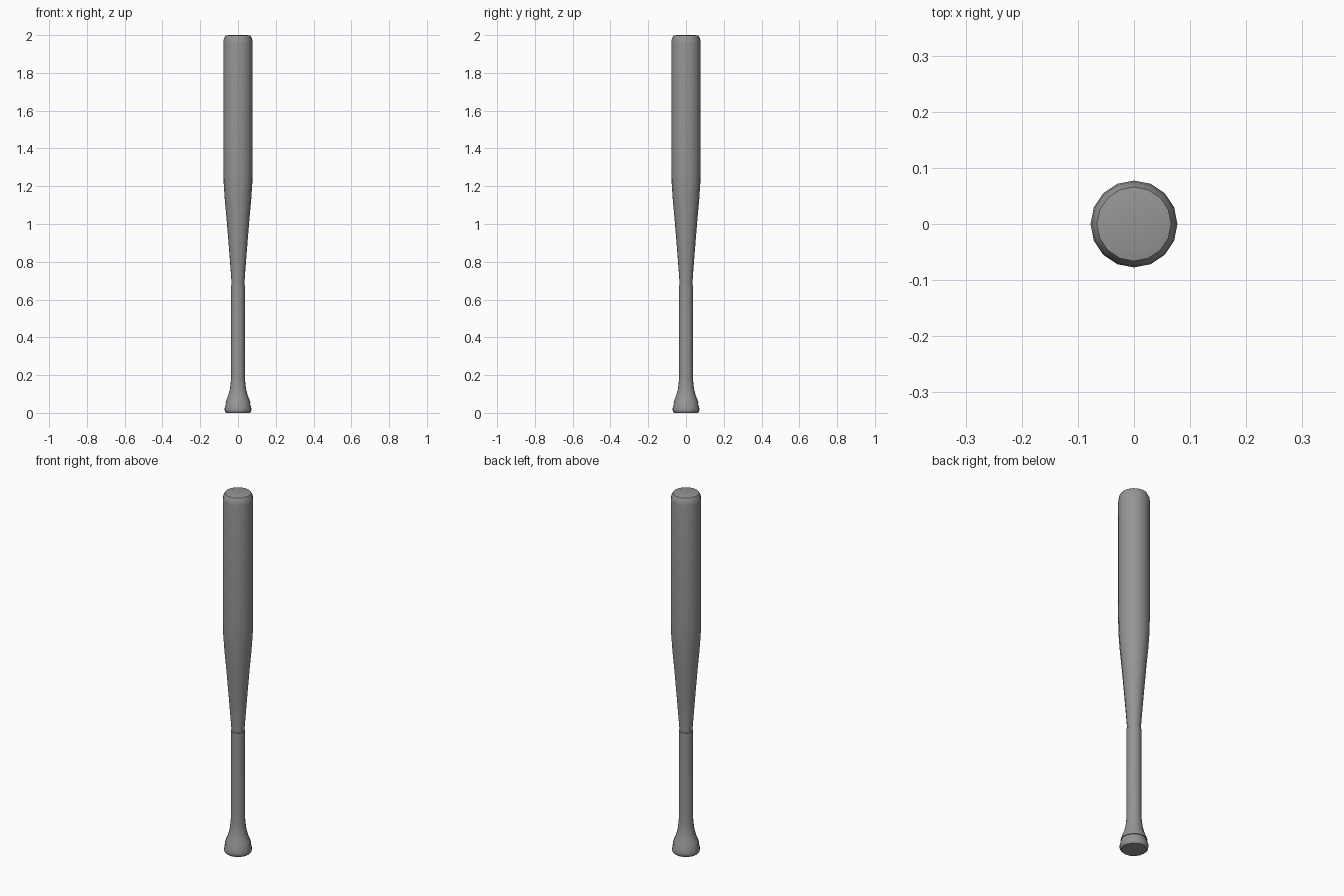
import bpy
import bmesh
import math

if "Cube" in bpy.data.objects:
    bpy.data.objects.remove(bpy.data.objects["Cube"])

SIDES = 16

# Dark grey finish shared by all parts
finish = bpy.data.materials.new("dark_grey")
finish.diffuse_color = (0.3, 0.3, 0.3, 1)
finish.use_nodes = True
finish.node_tree.nodes["Principled BSDF"].inputs["Base Color"].default_value = finish.diffuse_color


def lathe(name, profile):
    """Revolve a (radius, z) profile, bottom to top, and cap both ends."""
    bm = bmesh.new()
    rings = []
    for r, z in profile:
        rings.append([bm.verts.new((r * math.cos(2 * math.pi * i / SIDES),
                                    r * math.sin(2 * math.pi * i / SIDES), z))
                      for i in range(SIDES)])
    for low, high in zip(rings, rings[1:]):
        for i in range(SIDES):
            j = (i + 1) % SIDES
            bm.faces.new((low[i], low[j], high[j], high[i]))
    bm.faces.new(rings[0][::-1])
    bm.faces.new(rings[-1])
    mesh = bpy.data.meshes.new(name)
    bm.to_mesh(mesh)
    bm.free()
    mesh.materials.append(finish)
    obj = bpy.data.objects.new(name, mesh)
    bpy.context.collection.objects.link(obj)
    bpy.ops.object.select_all(action='DESELECT')
    obj.select_set(True)
    bpy.context.view_layer.objects.active = obj
    bpy.ops.object.shade_smooth_by_angle(angle=math.radians(40))
    return obj


# Knob at the foot of the handle
lathe("knob", [(0.063, 0), (0.069, 0.006), (0.071, 0.016), (0.070, 0.028),
               (0.061, 0.056)])

# Wrapped grip, slightly thicker than the wood, flaring over the knob
lathe("grip", [(0.066, 0.053), (0.062, 0.066), (0.051, 0.094), (0.043, 0.125),
               (0.039, 0.155), (0.037, 0.18), (0.037, 0.675)])

# Tapered barrel with a rounded rim and flat tip
lathe("barrel", [(0.033, 0.66), (0.034, 0.69), (0.047, 0.86), (0.060, 1.02),
                 (0.070, 1.13), (0.076, 1.22), (0.0775, 1.30), (0.0775, 1.96),
                 (0.075, 1.98), (0.066, 1.997), (0.05, 2.0)])
